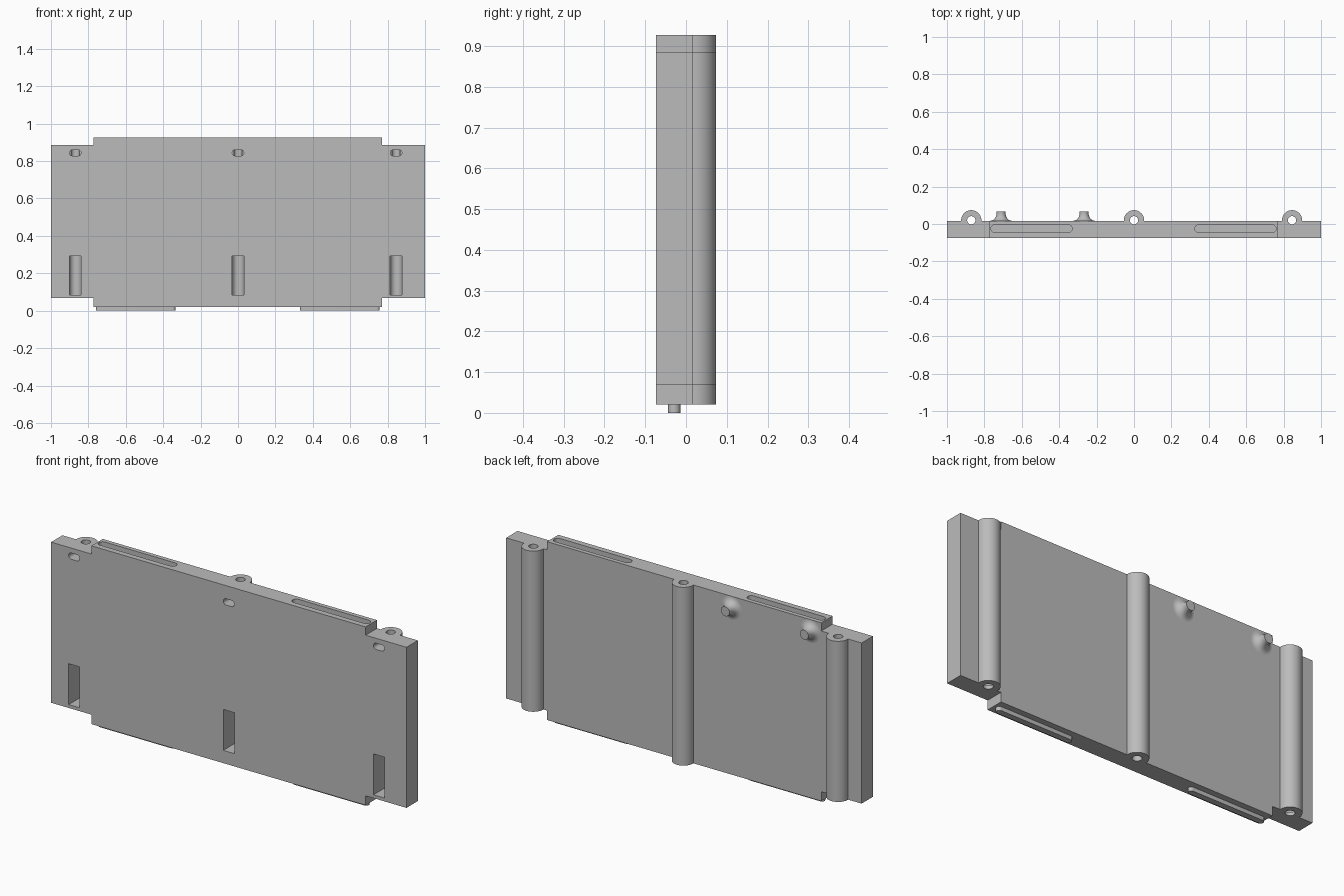
import bpy, bmesh, math
from mathutils import Matrix

cube = bpy.data.objects.get("Cube")
if cube:
    bpy.data.objects.remove(cube, do_unlink=True)

grey = bpy.data.materials.new("Plain grey")
grey.use_nodes = True
COLOUR = (0.5, 0.5, 0.5, 1)
grey.diffuse_color = COLOUR
grey.node_tree.nodes["Principled BSDF"].inputs["Base Color"].default_value = COLOUR

FRONT, BACK = -0.074, 0.017
LOW, HIGH = 0.02, 0.927
END_LOW, END_HIGH = 0.068, 0.885
SLOT_Y = -0.025
# x, bottom and top of each rod channel on the back
RIBS = [(-0.87, END_LOW, END_HIGH), (0, LOW, HIGH), (0.845, END_LOW, END_HIGH)]


def extrude(name, points, start, end, axis="z"):
    """Prism from a 2D outline: (x, y) along z, or (x, z) along y."""
    bm = bmesh.new()
    place = (lambda u, v: (u, v, start)) if axis == "z" else (lambda u, v: (u, start, v))
    face = bm.faces.new([bm.verts.new(place(u, v)) for u, v in points])
    moved = bmesh.ops.extrude_face_region(bm, geom=[face])["geom"]
    shift = (0, 0, end - start) if axis == "z" else (0, end - start, 0)
    bmesh.ops.translate(bm, vec=shift, verts=[v for v in moved if isinstance(v, bmesh.types.BMVert)])
    bmesh.ops.recalc_face_normals(bm, faces=bm.faces)
    return finish(name, bm)


def finish(name, bm):
    mesh = bpy.data.meshes.new(name)
    bm.to_mesh(mesh)
    bm.free()
    mesh.materials.append(grey)
    obj = bpy.data.objects.new(name, mesh)
    bpy.context.collection.objects.link(obj)
    return obj


def arc(cx, cy, r, a0, a1, n=16):
    angles = [math.radians(a0 + (a1 - a0) * i / n) for i in range(n + 1)]
    return [(cx + r * math.cos(a), cy + r * math.sin(a)) for a in angles]


def stadium(x0, x1, y, r):
    return arc(x0 + r, y, r, 90, 270) + arc(x1 - r, y, r, -90, 90)


def combine(target, tool, operation):
    mod = target.modifiers.new(tool.name, "BOOLEAN")
    mod.operation, mod.object, mod.solver = operation, tool, "EXACT"
    bpy.context.view_layer.update()
    graph = bpy.context.evaluated_depsgraph_get()
    result = bpy.data.meshes.new_from_object(target.evaluated_get(graph))
    target.modifiers.clear()
    target.data = result
    bpy.data.objects.remove(tool, do_unlink=True)


def smooth(obj):
    bpy.ops.object.select_all(action="DESELECT")
    obj.select_set(True)
    bpy.context.view_layer.objects.active = obj
    bpy.ops.object.shade_smooth_by_angle(angle=math.radians(30))


# Slab with stepped ends
outline = [(-1, END_LOW), (-0.773, END_LOW), (-0.773, LOW), (0.77, LOW), (0.77, END_LOW), (1, END_LOW),
           (1, END_HIGH), (0.77, END_HIGH), (0.77, HIGH), (-0.773, HIGH), (-0.773, END_HIGH), (-1, END_HIGH)]
panel = extrude("panel", outline, FRONT, BACK, "y")

# Rounded ribs on the back
for x, low, high in RIBS:
    rib = arc(x, 0.02, 0.054, 0, 180, 32) + [(x - 0.054, 0), (x + 0.054, 0)]
    combine(panel, extrude("rib", rib, low, high), "UNION")

# Rod holes, tall round-backed pockets and small upper slots
for x, low, high in RIBS:
    hole = arc(x, 0.02, 0.022, 0, 360, 32)[:-1]
    combine(panel, extrude("hole", hole, low - 0.1, high + 0.1), "DIFFERENCE")
    pocket = arc(x, 0.02, 0.031, 0, 180, 24) + [(x - 0.031, -0.1), (x + 0.031, -0.1)]
    combine(panel, extrude("pocket", pocket, 0.085, 0.293), "DIFFERENCE")
    slot = stadium(x - 0.031, x + 0.031, 0.844, 0.016)
    combine(panel, extrude("slot", slot, -0.1, 0.02, "y"), "DIFFERENCE")

# Sockets in the top edge
for x0, x1 in ((-0.765, -0.33), (0.325, 0.76)):
    combine(panel, extrude("socket", stadium(x0, x1, SLOT_Y, 0.02), HIGH - 0.025, 1), "DIFFERENCE")
smooth(panel)

# Tabs under the bottom edge
for side, x0, x1 in (("right", -0.76, -0.335), ("left", 0.332, 0.757)):
    smooth(extrude(side + "_tab", stadium(x0, x1, SLOT_Y - 0.004, 0.015), 0, LOW + 0.005))

# Flared pegs on the back
for name, x in (("outer_peg", -0.711), ("inner_peg", -0.267)):
    bm = bmesh.new()
    flare = [(0.024 + 0.035 * (1 - math.sin(t)), 0.04 * (1 - math.cos(t)))
             for t in (math.pi / 2 * i / 8 for i in range(9))]
    flare = [(0, 0)] + flare + [(0.024, 0.049), (0, 0.049)]
    verts = [bm.verts.new((r, 0, h)) for r, h in flare]
    edges = [bm.edges.new(pair) for pair in zip(verts, verts[1:])]
    bmesh.ops.spin(bm, geom=verts + edges, cent=(0, 0, 0), axis=(0, 0, 1),
                   angle=math.tau, steps=32, use_merge=True)
    bmesh.ops.remove_doubles(bm, verts=bm.verts, dist=0.0001)
    bmesh.ops.recalc_face_normals(bm, faces=bm.faces)
    bm.transform(Matrix.Translation((x, BACK, 0.868)) @ Matrix.Rotation(-math.pi / 2, 4, "X"))
    smooth(finish(name, bm))
